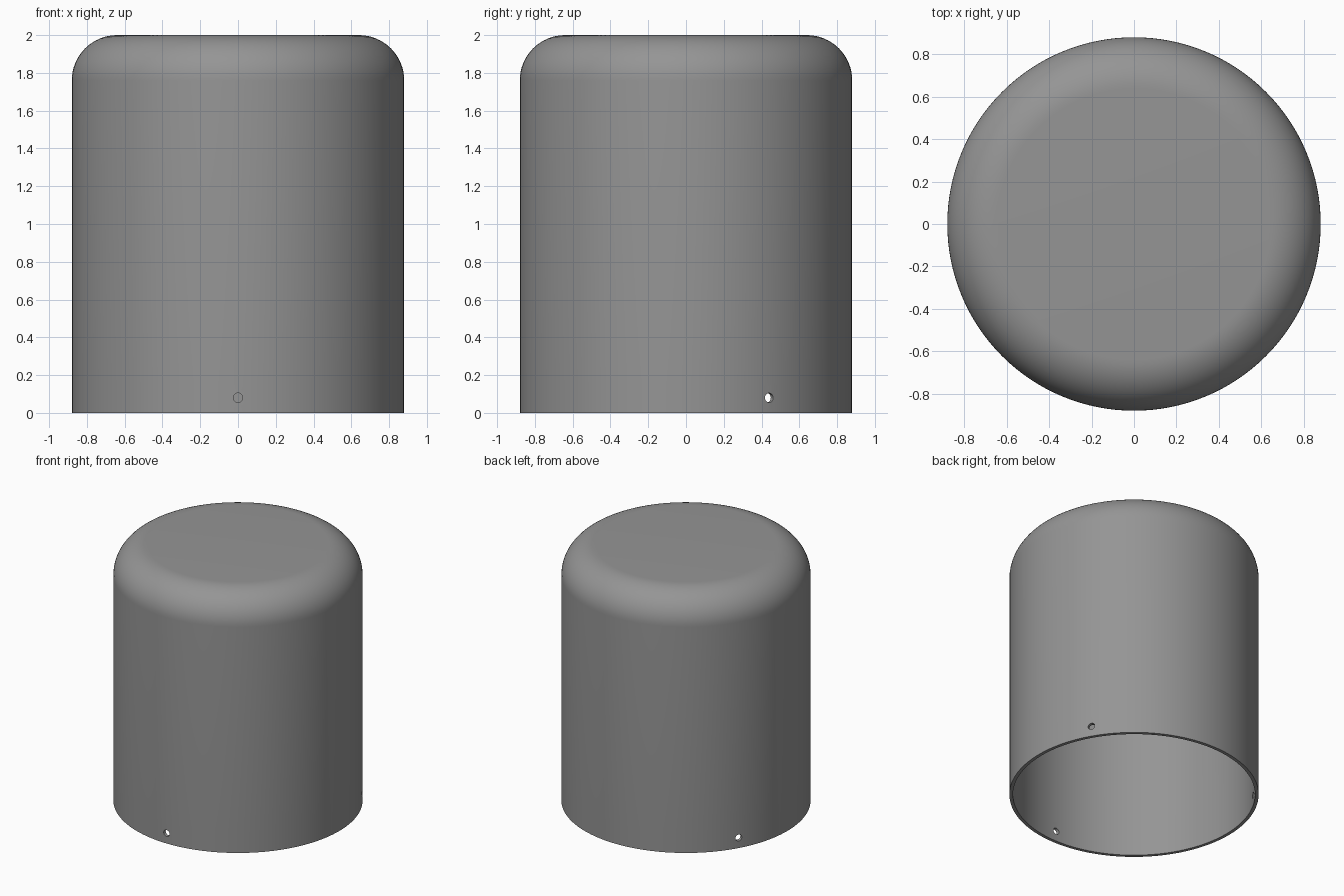
import bpy, bmesh, math
from mathutils import Vector, Matrix

if "Cube" in bpy.data.objects:
    bpy.data.objects.remove(bpy.data.objects["Cube"])

R, H, FILLET, WALL = 0.88, 2.0, 0.24, 0.025
SEGMENTS = 128

grey = bpy.data.materials.new("mid grey")
grey.diffuse_color = (0.3, 0.3, 0.3, 1)
grey.use_nodes = True
grey.node_tree.nodes["Principled BSDF"].inputs["Base Color"].default_value = grey.diffuse_color


def make_object(name, bm):
    mesh = bpy.data.meshes.new(name)
    bm.to_mesh(mesh)
    bm.free()
    mesh.materials.append(grey)
    obj = bpy.data.objects.new(name, mesh)
    bpy.context.collection.objects.link(obj)
    return obj


def rounded_wall(radius, top, fillet, bands):
    """Half profile from the open rim, up the wall and round to the top centre."""
    pts = [(radius, z) for z in bands]
    for i in range(17):
        a = math.pi / 2 * i / 16
        pts.append((radius - fillet + fillet * math.cos(a), top - fillet + fillet * math.sin(a)))
    return pts + [(0, top)]


# Hollow cap: outer and inner skins joined at the bottom rim
bands = (0, 0.16)
outer = rounded_wall(R, H, FILLET, bands)
inner = rounded_wall(R - WALL, H - WALL, FILLET - WALL, bands)
profile = outer[::-1] + inner
bm = bmesh.new()
verts = [bm.verts.new((r, 0, z)) for r, z in profile]
edges = [bm.edges.new(pair) for pair in zip(verts, verts[1:])]
bmesh.ops.spin(bm, geom=verts + edges, cent=(0, 0, 0), axis=(0, 0, 1),
               angle=2 * math.pi, steps=SEGMENTS)
bmesh.ops.remove_doubles(bm, verts=bm.verts, dist=1e-4)
bmesh.ops.recalc_face_normals(bm, faces=bm.faces)
cap = make_object("cap_shell", bm)

# Three small screw holes, evenly spaced just above the rim
bm = bmesh.new()
for degrees in (-90, 30, 150):
    a = math.radians(degrees)
    direction = Vector((math.cos(a), math.sin(a), 0))
    place = Matrix.Translation(direction * R + Vector((0, 0, 0.08)))
    turn = direction.to_track_quat('Z', 'Y').to_matrix().to_4x4()
    bmesh.ops.create_cone(bm, cap_ends=True, segments=32, radius1=0.025,
                          radius2=0.025, depth=0.2, matrix=place @ turn)
cutter = make_object("hole_cutter", bm)
cutter.hide_render = True
cutter.hide_viewport = True

bpy.context.view_layer.objects.active = cap
cap.select_set(True)
cut = cap.modifiers.new("screw_holes", 'BOOLEAN')
cut.operation = 'DIFFERENCE'
cut.solver = 'EXACT'
cut.object = cutter
bpy.ops.object.modifier_apply(modifier=cut.name)
bpy.data.objects.remove(cutter)
bpy.ops.object.shade_smooth_by_angle(angle=math.radians(30))
